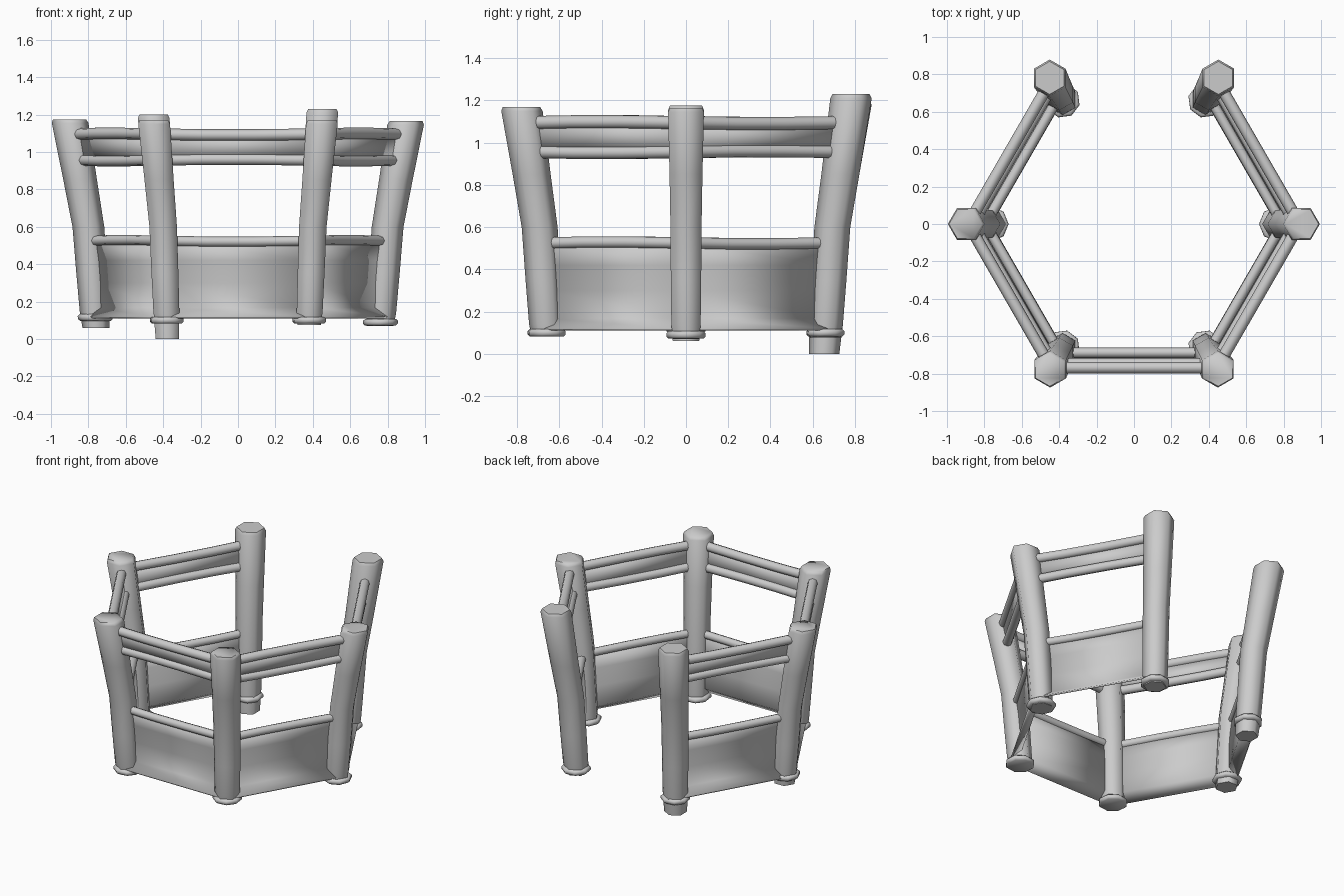
import bpy, math
from mathutils import Vector

if "Cube" in bpy.data.objects:
    bpy.data.objects.remove(bpy.data.objects["Cube"])

# post settings: angle -> (bottom z, top z, collar z)
POSTS = {0: (0.07, 1.165, 0.09), 60: (0.075, 1.23, 0.10), 120: (0.0, 1.20, 0.10),
         180: (0.06, 1.175, 0.115), 240: (0.085, 1.17, 0.10), 300: (0.085, 1.17, 0.10)}


def make(name, verts, faces, angle=50):
    mesh = bpy.data.meshes.new(name)
    mesh.from_pydata(verts, [], faces)
    mesh.update()
    ob = bpy.data.objects.new(name, mesh)
    bpy.context.collection.objects.link(ob)
    bpy.ops.object.select_all(action='DESELECT')
    ob.select_set(True)
    bpy.context.view_layer.objects.active = ob
    bpy.ops.object.shade_smooth_by_angle(angle=math.radians(angle))
    return ob


def loft(name, rings):
    """Skin a list of equal-sized rings and cap both ends."""
    n = len(rings[0])
    verts = [v for r in rings for v in r]
    faces = [(i * n + j, i * n + (j + 1) % n, (i + 1) * n + (j + 1) % n, (i + 1) * n + j)
             for i in range(len(rings) - 1) for j in range(n)]
    faces += [tuple(reversed(range(n))), tuple(range(len(verts) - n, len(verts)))]
    return make(name, verts, faces, 65)


def lean(z):
    """Distance of a post's axis from the centre at height z."""
    if z < 0.6:
        return 0.755 + 0.045 * max(z, 0) / 0.6
    return 0.80 + 0.10 * (z - 0.6) / 0.57


def axis(a, z):
    t = math.radians(a)
    r = min(lean(z), 0.902)
    return Vector((r * math.cos(t), r * math.sin(t), z))


def flat_ring(c, r, turn, n=6):
    return [c + Vector((r * math.cos(turn + k * math.tau / n),
                        r * math.sin(turn + k * math.tau / n), 0)) for k in range(n)]


# posts, bent outwards, each with a collar near the foot
for a, (z0, z1, zc) in POSTS.items():
    turn = 0 if a in (0, 180) else math.radians(30)
    prof = [(z0, 0.072), (0.14, 0.080), (0.35, 0.083), (0.6, 0.085), (0.85, 0.09),
            (z1 - 0.02, 0.098), (z1, 0.088)]
    loft(f"post_{a}", [flat_ring(axis(a, z), r, turn) for z, r in prof])
    loft(f"post_collar_{a}", [flat_ring(axis(a, zc + dz), r, turn, 8) for dz, r in
                              ((-0.018, 0.082), (-0.008, 0.093), (0.008, 0.093), (0.018, 0.082))])


def rail(name, a, b, z, radius, sag):
    p, q = axis(a, z), axis(b, z)
    d = (q - p).normalized()
    side = d.cross(Vector((0, 0, 1)))
    rings = []
    for t in (0.04, 0.3, 0.6, 0.96):
        c = p.lerp(q, t) + Vector((0, 0, sag if t in (0.3, 0.6) else 0))
        rings.append([c + radius * (math.cos(k * math.tau / 8) * side +
                                    math.sin(k * math.tau / 8) * Vector((0, 0, 1)))
                      for k in range(8)])
    loft(name, rings)


def panel(name, a, b, profile):
    """Thin sheet between two posts; profile = (height, outward offset)."""
    mid = (axis(a, 1) + axis(b, 1)) / 2
    out = Vector((mid.x, mid.y, 0)).normalized()
    verts = [axis(p, z) + out * o for z, o in profile for p in (a, b)]
    faces = [(2 * i, 2 * i + 1, 2 * i + 3, 2 * i + 2) for i in range(len(profile) - 1)]
    ob = make(name, verts, faces, 40)
    m = ob.modifiers.new("thickness", 'SOLIDIFY')
    m.thickness, m.offset = 0.012, 0


# rails and panels on five sides, back left open
for i, a in enumerate((120, 180, 240, 300, 0)):
    b = (a + 60) % 360
    s = 0.004 if i % 2 else -0.004
    rail(f"top_rail_{a}", a, b, 1.095, 0.031, s)
    rail(f"middle_rail_{a}", a, b, 0.957, 0.030, -s)
    rail(f"low_rail_{a}", a, b, 0.525, 0.027, s)
    panel(f"upper_panel_{a}", a, b, [(1.09, 0), (0.955, 0)])
    panel(f"lower_panel_{a}", a, b,
          [(0.525, 0.0), (0.42, -0.006), (0.3, -0.007), (0.165, 0.0), (0.115, 0.06)])
